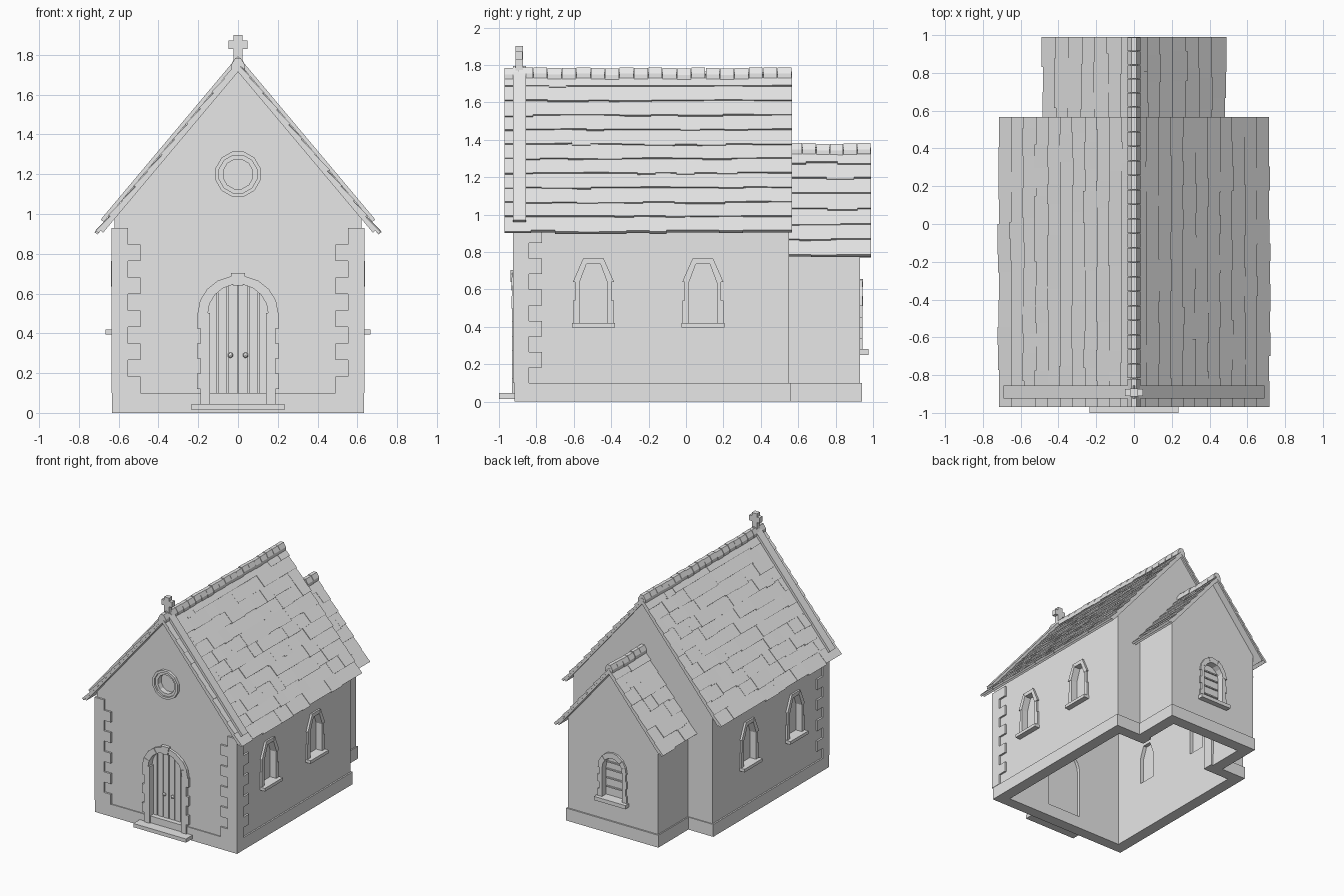
import bpy, bmesh, math, random
from mathutils import Matrix

if "Cube" in bpy.data.objects:
    bpy.data.objects.remove(bpy.data.objects["Cube"])

random.seed(4)
STONE = bpy.data.materials.new("pale grey")
STONE.diffuse_color = (0.8, 0.8, 0.8, 1)
STONE.use_nodes = True
STONE.node_tree.nodes["Principled BSDF"].inputs["Base Color"].default_value = STONE.diffuse_color
CX, SZ = 0.643, 0.766            # roof slope direction


def prism(bm, pts, y0, y1):
    """Extrude an x-z outline from y0 to y1."""
    a = [bm.verts.new((x, y0, z)) for x, z in pts]
    b = [bm.verts.new((x, y1, z)) for x, z in pts]
    bm.faces.new(a)
    bm.faces.new(b[::-1])
    for i in range(len(pts)):
        j = (i + 1) % len(pts)
        bm.faces.new((a[j], a[i], b[i], b[j]))


def box(bm, x0, x1, y0, y1, z0, z1):
    prism(bm, [(x0, z0), (x1, z0), (x1, z1), (x0, z1)], y0, y1)


def finish(bm, name, place=None):
    bmesh.ops.recalc_face_normals(bm, faces=bm.faces)
    if place:
        bm.transform(place)
    me = bpy.data.meshes.new(name)
    bm.to_mesh(me)
    bm.free()
    me.materials.append(STONE)
    ob = bpy.data.objects.new(name, me)
    bpy.context.collection.objects.link(ob)
    return ob


def solid(name, pts, y0, y1, place=None):
    bm = bmesh.new()
    prism(bm, pts, y0, y1)
    return finish(bm, name, place)


def boolean(target, other, op):
    m = target.modifiers.new(op, 'BOOLEAN')
    m.operation, m.object, m.solver = op, other, 'EXACT'
    bpy.context.view_layer.objects.active = target
    bpy.ops.object.modifier_apply(modifier=m.name)
    bpy.data.objects.remove(other)


def at(x, y, deg):
    """Put a wall feature, modelled facing -y, onto a wall."""
    return Matrix.Translation((x, y, 0)) @ Matrix.Rotation(math.radians(deg), 4, 'Z')


def arch_curve(hw, zs, rise, n):
    return [(hw * math.cos(math.pi * i / n), zs + rise * math.sin(math.pi * i / n))
            for i in range(n + 1)]


def arch(hw, z0, zs, rise, n):
    return [(-hw, z0), (hw, z0)] + arch_curve(hw, zs, rise, n)


def circle(r, z, n=12):
    return [(r * math.cos((i + .5) * math.tau / n), z + r * math.sin((i + .5) * math.tau / n))
            for i in range(n)]


def ring(bm, outer, inner, y0, y1, closed=False):
    """Row of wedge stones between two outlines."""
    n = len(outer)
    for i in range(n if closed else n - 1):
        j = (i + 1) % n
        d = 0 if closed or i % 2 else 0.003
        prism(bm, [inner[i], outer[i], outer[j], inner[j]], y0 - d, y1)


def house(hw, eave, apex, z0=0):
    return [(-hw, z0), (hw, z0), (hw, eave), (0, apex), (-hw, eave)]


# Hollow walls of the nave and chancel
walls = solid("walls", house(.622, .975, 1.715), -.91, .55)
boolean(walls, solid("c", house(.402, .835, 1.312), .5, .93), 'UNION')
boolean(walls, solid("c", house(.542, .97, 1.615, -.1), -.83, .47), 'DIFFERENCE')
boolean(walls, solid("c", house(.322, .83, 1.212, -.1), .56, .85), 'DIFFERENCE')
boolean(walls, solid("c", arch(.3, -.1, .5, .25, 10), .4, .6), 'DIFFERENCE')

# Plinth following the floor plan
bm = bmesh.new()
plan = lambda a, y0, y1, b, y2: [(-a, y0), (a, y0), (a, y1), (b, y1), (b, y2), (-b, y2), (-b, y1), (-a, y1)]
outer, inner = plan(.634, -.918, .558, .412, .942), plan(.54, -.828, .468, .318, .848)
rings = [[bm.verts.new((x, y, z)) for x, y in p] for p, z in
         ((outer, 0), (outer, .1), (inner, .1), (inner, 0))]
for k in range(4):
    a, b = rings[k], rings[(k + 1) % 4]
    for i in range(8):
        j = (i + 1) % 8
        bm.faces.new((a[i], a[j], b[j], b[i]))
finish(bm, "plinth")

# Side windows with polygonal heads, stone jambs and sills
SIDE = (.075, .42, .635, .115, 3)
for s, deg in ((1, 90), (-1, -90)):
    for y in (-.495, .09):
        p = at(s * .622, y, deg)
        boolean(walls, solid("c", arch(*SIDE), -.1, .15, p), 'DIFFERENCE')
        bm = bmesh.new()
        for m in (1, -1):
            for w, z0, z1 in ((.11, .42, .54), (.098, .54, .64)):
                box(bm, *sorted((m * .075, m * w)), -.014, .03, z0, z1)
        ring(bm, arch_curve(.11, .64, .144, 3), arch_curve(.075, .635, .115, 3), -.014, .03)
        box(bm, -.115, .115, -.045, .03, .395, .42)
        finish(bm, "side_window_frame", p)
        solid("side_window_pane", arch(*SIDE), .04, .05, p)

# Chancel back window with round head and glazing bars
p = at(0, .93, 180)
BACK = (.09, .28, .51, .1, 8)
boolean(walls, solid("c", arch(*BACK), -.1, .15, p), 'DIFFERENCE')
bm = bmesh.new()
for m in (1, -1):
    for k in range(4):
        w = .13 if k % 2 == 0 else .118
        box(bm, *sorted((m * .09, m * w)), -.014, .03, .28 + k * .0575, .28 + (k + 1) * .0575)
ring(bm, arch_curve(.128, .51, .145, 8), arch_curve(.09, .51, .1, 8), -.014, .03)
box(bm, -.14, .14, -.045, .03, .25, .28)
finish(bm, "back_window_frame", p)
bm = bmesh.new()
prism(bm, arch(*BACK), .04, .05)
for z in (.35, .42, .49, .55):
    box(bm, -.08, .08, .03, .042, z - .005, z + .005)
finish(bm, "back_window_pane", p)

# Round gable window
p = at(0, -.91, 0)
boolean(walls, solid("c", circle(.078, 1.2), -.1, .15, p), 'DIFFERENCE')
bm = bmesh.new()
ring(bm, circle(.117, 1.2), circle(.098, 1.2), -.022, .02, True)
ring(bm, circle(.1, 1.2), circle(.076, 1.2), -.008, .05, True)
finish(bm, "round_window_frame", p)
solid("round_window_pane", circle(.08, 1.2), .035, .045, p)

# Doorway: stone surround, plank door, knobs and step
DOOR = (.155, .05, .495, .152, 12)
boolean(walls, solid("c", arch(*DOOR), -.1, .15, p), 'DIFFERENCE')
bm = bmesh.new()
for m in (1, -1):
    for k in range(6):
        w = .188 if k % 2 == 0 else .207
        box(bm, *sorted((m * .14, m * w)), -.02, .04, .045 + k * .076, .045 + (k + 1) * .076)
ring(bm, arch_curve(.203, .5, .19, 9), arch_curve(.152, .497, .15, 9), -.02, .04)
prism(bm, [(-.025, .64), (.025, .64), (.035, .703), (-.035, .703)], -.027, .04)
finish(bm, "door_surround", p)
bm = bmesh.new()
top = lambda x: .497 + .152 * math.sqrt(max(0, 1 - (x / .158) ** 2))
edges = [-.155, -.103, -.052, 0, .052, .103, .155]
for a, b in zip(edges, edges[1:]):
    a, b = a + .003, b - .003
    m = (a + b) / 2
    prism(bm, [(a, .09), (b, .09), (b, top(b)), (m, top(m)), (a, top(a))], .03, .05)
prism(bm, arch(*DOOR), .04, .055)
finish(bm, "door", p)
for x in (-.038, .038):
    bm = bmesh.new()
    bmesh.ops.create_icosphere(bm, subdivisions=2, radius=.014)
    finish(bm, "door_knob", Matrix.Translation((x, -.888, .29)))
bm = bmesh.new()
box(bm, -.235, .235, -1, -.9, .015, .045)
finish(bm, "door_step")

# Alternating corner stones on the front corners
bm = bmesh.new()
for s in (1, -1):
    for k in range(10):
        lx, ly = ((.147, .085), (.085, .155))[k % 2]
        z = .1 + k * .083
        box(bm, *sorted((s * .637, s * (.637 - lx))), -.925, -.925 + ly, z, z + .083)
finish(bm, "corner_stones")


def chevron(apex, hw, thick):
    """Inverted V section, thickness measured vertically."""
    n = thick * CX                # square-cut eave
    ex, ez = hw, apex - hw * SZ / CX
    lx, lz = ex - n * SZ, ez - n * CX
    return [(0, apex), (ex, ez), (lx, lz), (0, apex - thick), (-lx, lz), (-ex, ez)]


def roof(name, apex, hw, y0, y1, rows):
    solid(name + "_boards", chevron(apex - .016, hw - .018, .038), y0 + .003, y1 - .003)
    # Overlapping shingles with small irregularities
    bm = bmesh.new()
    step = hw / CX / rows
    for s in (1, -1):
        pt = lambda t, n: (s * (t * CX + n * SZ), apex - t * SZ + n * CX)
        for r in range(rows):
            y = y0
            while y < y1 - .001:
                w = random.uniform(.09, .17) * (.6 if y == y0 and r % 2 else 1)
                e = y1 if y + w > y1 - .05 else y + w
                t0, t1 = r * step, (r + 1) * step + random.choice((0, 0, 0, .006, .01))
                n = random.choice((0, 0, 0, -.002, .003))
                prism(bm, [pt(t0, -.024), pt(t1, -.018), pt(t1, n), pt(t0, n - .009)], y, e)
                y = e
    finish(bm, name + "_shingles")
    # Ridge caps
    bm = bmesh.new()
    count = round((y1 - y0) / .077)
    d = (y1 - y0) / count
    for i in range(count):
        h = apex + .013 + random.choice((0, .003, .006))
        z = h - .034
        prism(bm, [(-.034, z), (-.034, z - .024), (0, z), (.034, z - .024), (.034, z),
                   (.014, h), (-.014, h)], y0 + i * d, y0 + (i + 1) * d - .003)
    finish(bm, name + "_ridge")


roof("nave_roof", 1.768, .715, -.97, .567, 11)
roof("chancel_roof", 1.364, .483, .55, .99, 7)

# Raised band over the front gable
solid("gable_band", chevron(1.794, .69, .03), -.925, -.855)

# Cross on the front gable
bm = bmesh.new()
box(bm, -.022, .022, -.912, -.872, 1.74, 1.9)
box(bm, -.047, .047, -.911, -.873, 1.83, 1.873)
finish(bm, "gable_cross")
